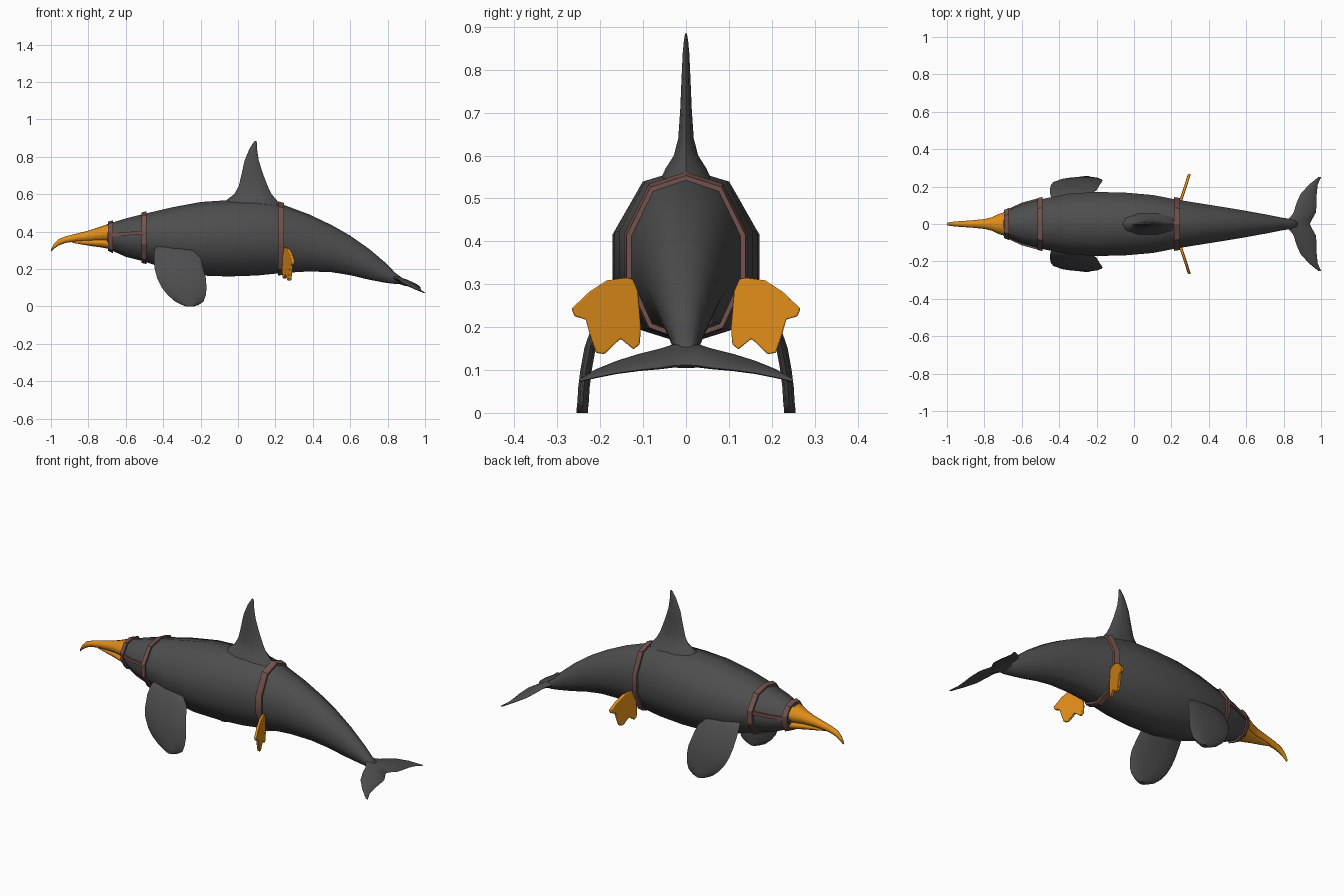
import bpy, bmesh
from math import cos, sin, tau, radians
from mathutils import Vector as V

if "Cube" in bpy.data.objects:
    bpy.data.objects.remove(bpy.data.objects["Cube"])


def material(name, rgb):
    m = bpy.data.materials.new(name)
    m.diffuse_color = (*rgb, 1)
    m.use_nodes = True
    m.node_tree.nodes["Principled BSDF"].inputs["Base Color"].default_value = m.diffuse_color
    return m


SKIN = material("dark_grey", (0.075, 0.075, 0.075))
ORANGE = material("orange", (0.75, 0.27, 0.01))
LEATHER = material("leather", (0.17, 0.085, 0.075))


def loft(name, rings, mat, closed=False, angle=60):
    """Skin equal-sized rings; close into a loop or cap both ends."""
    bm = bmesh.new()
    vs = [[bm.verts.new(p) for p in r] for r in rings]
    n, k = len(rings[0]), len(rings)
    for i in range(k if closed else k - 1):
        a, b = vs[i], vs[(i + 1) % k]
        for j in range(n):
            bm.faces.new((a[j], a[(j + 1) % n], b[(j + 1) % n], b[j]))
    if not closed:
        bm.faces.new(vs[0])
        bm.faces.new(vs[-1])
    bmesh.ops.recalc_face_normals(bm, faces=bm.faces)
    me = bpy.data.meshes.new(name)
    bm.to_mesh(me)
    bm.free()
    me.shade_smooth()
    me.set_sharp_from_angle(angle=radians(angle))
    me.materials.append(mat)
    ob = bpy.data.objects.new(name, me)
    bpy.context.collection.objects.link(ob)
    return ob


def mirror_y(ob):
    ob.modifiers.new("mirror", "MIRROR").use_axis = (False, True, False)


def oval(p, q, thick, n=10):
    """Flat oval from edge p to edge q, half thickness along 'thick'."""
    p, q, thick = V(p), V(q), V(thick)
    c, h = (p + q) / 2, (p - q) / 2
    return [c + h * cos(t * tau / n) + thick * sin(t * tau / n) for t in range(n)]


# Body: (x, top, bottom, half width) with a ten-sided section
BODY = [(-0.70, .44, .31, .062), (-0.60, .47, .265, .105), (-0.5, .495, .24, .132),
        (-0.35, .53, .19, .162), (-0.2, .558, .165, .171), (-0.05, .568, .16, .168),
        (0.1, .57, .165, .155), (0.23, .548, .178, .13), (0.38, .492, .187, .106),
        (0.5, .435, .183, .087), (0.6, .378, .167, .07), (0.7, .308, .143, .052),
        (0.79, .232, .126, .034), (0.84, .18, .12, .027), (0.88, .15, .12, .02)]
HALF = [(0, 1), (.6, .86), (1, .28), (1, -.25), (.62, -.84)]
SECTION = HALF + [(-y, z) for y, z in HALF[:0:-1]]
SECTION.insert(5, (0, -1))


def body_ring(x, grow=0.0):
    for a, b in zip(BODY, BODY[1:]):
        if x <= b[0]:
            break
    t = (x - a[0]) / (b[0] - a[0])
    top, bot, w = (a[i] + (b[i] - a[i]) * t for i in (1, 2, 3))
    c, h = (top + bot) / 2, (top - bot) / 2
    return [(x, y * (w + grow), c + z * (h + grow)) for y, z in SECTION]


loft("body", [body_ring(s[0]) for s in BODY], SKIN)

# Dorsal fin: (z, front x, back x, half thickness)
DORSAL = [(.53, -.10, .24, .07), (.57, -.06, .205, .05), (.60, -.02, .18, .03),
          (.64, .003, .16, .019), (.71, .02, .133, .014), (.78, .035, .111, .011),
          (.84, .06, .102, .008), (.87, .078, .101, .005), (.885, .09, .099, .002)]
loft("dorsal_fin", [oval((a, 0, z), (b, 0, z), (0, w, 0)) for z, a, b, w in DORSAL], SKIN)

# Paddle-shaped side flippers: (z, y, front x, back x)
PADDLE = [(.325, .13, -.44, -.30), (.30, .155, -.447, -.24), (.26, .18, -.45, -.20),
          (.20, .207, -.445, -.185), (.15, .224, -.432, -.172), (.10, .233, -.407, -.168),
          (.06, .238, -.375, -.172), (.025, .24, -.335, -.185), (.008, .242, -.30, -.21),
          (0, .242, -.28, -.235)]
mirror_y(loft("flipper", [oval((a, y, z), (b, y, z), (0, .014, 0))
                          for z, y, a, b in PADDLE], SKIN))

# Tail flukes: (y, front x, front z, back x, back z, half thickness)
FLUKE = [(0, .80, .16, .94, .112, .02), (.03, .83, .155, .955, .11, .015),
         (.06, .853, .147, .972, .105, .012), (.11, .868, .135, .977, .1, .01),
         (.16, .89, .12, .977, .093, .008), (.21, .935, .1, .982, .083, .006),
         (.25, .985, .077, 1.0, .073, .003)]
STATIONS = [(-s[0], *s[1:]) for s in FLUKE[:0:-1]] + FLUKE
loft("tail_flukes", [oval((a, y, za), (b, y, zb), (0, 0, w))
                     for y, a, za, b, zb, w in STATIONS], SKIN)


# Hooked beak and shorter lower bill: (x, top, bottom, half width)
def bill(name, stations):
    loft(name, [[(x, y * w, (t + b) / 2 + z * (t - b) / 2) for y, z in SECTION]
                for x, t, b, w in stations], ORANGE)


bill("upper_beak", [(-.68, .445, .34, .066), (-.72, .432, .345, .055), (-.76, .418, .347, .036),
                    (-.80, .405, .347, .026), (-.86, .39, .347, .02), (-.92, .375, .34, .016),
                    (-.96, .36, .325, .013), (-.985, .335, .308, .01), (-1.0, .305, .292, .006)])
bill("lower_beak", [(-.68, .37, .305, .06), (-.73, .365, .315, .045), (-.78, .36, .322, .027),
                    (-.84, .355, .332, .016), (-.885, .348, .34, .007)])

# Straps round the body
for name, x0, x1 in (("beak_strap", -.694, -.668), ("chest_strap", -.517, -.49),
                     ("rear_strap", .213, .245)):
    loft(name, [body_ring(x0, -.004), body_ring(x0, .011),
                body_ring(x1, .011), body_ring(x1, -.004)], LEATHER, True, 30)

# Cheek straps joining the two front loops
CHEEK = []
for x, y in ((-.675, .07), (-.60, .105), (-.50, .132)):
    z = .388 + (x + .6) * .08
    CHEEK.append([(x, y + dy, z + dz) for dy, dz in
                  ((-.01, -.009), (.009, -.009), (.009, .009), (-.01, .009))])
mirror_y(loft("cheek_strap", CHEEK, LEATHER, False, 30))

# Webbed feet hanging from the rear strap, angled backwards
FOOT = [(.115, .31), (.14, .315), (.185, .309), (.225, .283), (.267, .243), (.26, .225),
        (.234, .218), (.222, .175), (.21, .14), (.19, .137), (.153, .173), (.122, .148),
        (.108, .16), (.105, .2)]
rings = [[(.248 + (y - .12) * .33 + d, y, z) for y, z in FOOT] for d in (-.008, .008)]
foot = loft("webbed_foot", rings, ORANGE, False, 30)
mirror_y(foot)
bevel = foot.modifiers.new("bevel", "BEVEL")
bevel.width, bevel.segments = .003, 2
